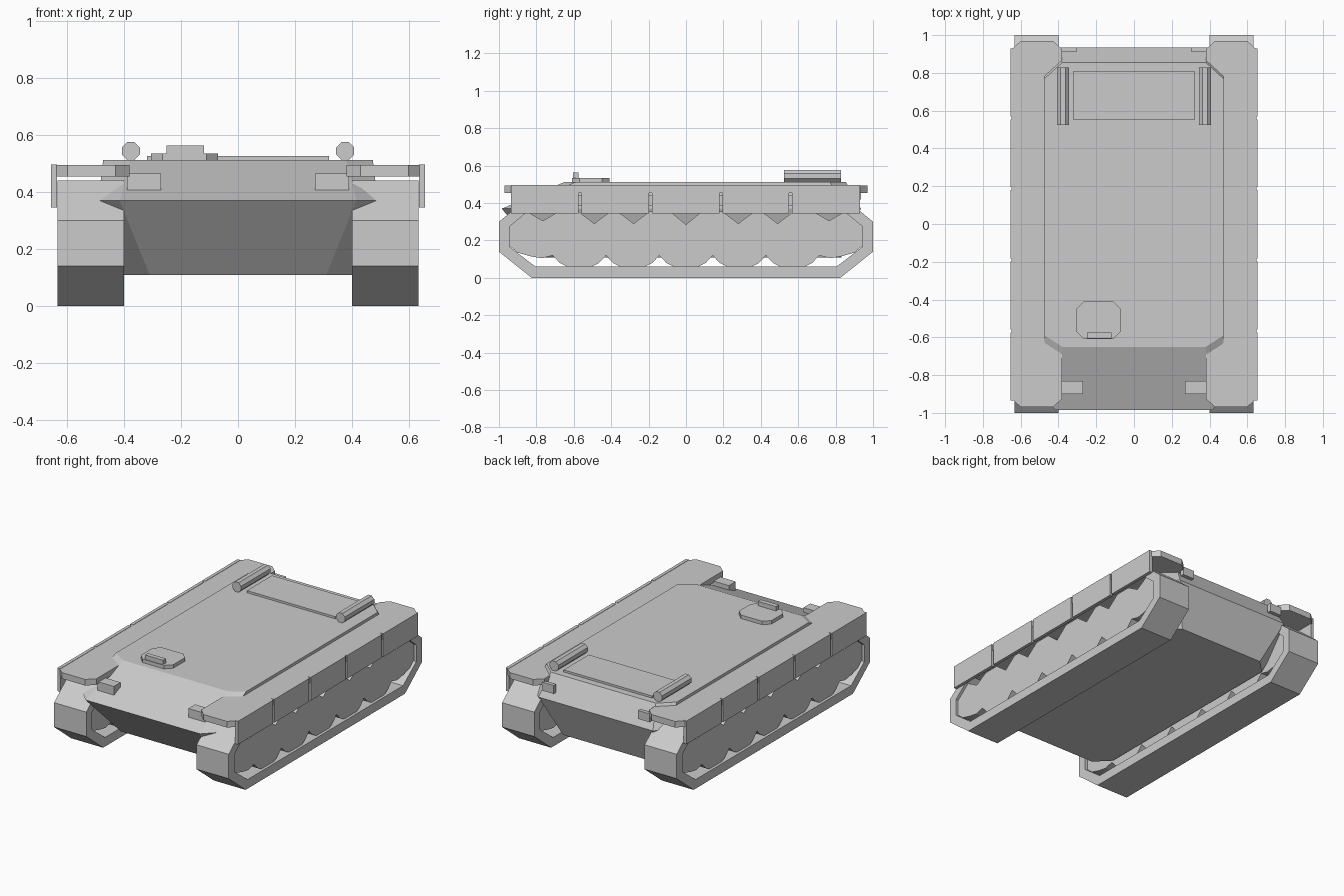
import bpy, bmesh, math
from mathutils import Matrix

if "Cube" in bpy.data.objects:
    bpy.data.objects.remove(bpy.data.objects["Cube"])

grey = bpy.data.materials.new("plain_grey")
grey.diffuse_color = (0.6, 0.6, 0.6, 1)
grey.use_nodes = True
grey.node_tree.nodes["Principled BSDF"].inputs["Base Color"].default_value = grey.diffuse_color


def finish(name, bm):
    bmesh.ops.recalc_face_normals(bm, faces=bm.faces)
    me = bpy.data.meshes.new(name)
    bm.to_mesh(me)
    bm.free()
    me.materials.append(grey)
    ob = bpy.data.objects.new(name, me)
    bpy.context.collection.objects.link(ob)
    return ob


def loft(name, loops):
    """Solid through a stack of equal-length point loops."""
    bm = bmesh.new()
    rings = [[bm.verts.new(p) for p in lp] for lp in loops]
    n = len(rings[0])
    bm.faces.new(rings[0])
    bm.faces.new(rings[-1])
    for a, b in zip(rings, rings[1:]):
        for i in range(n):
            j = (i + 1) % n
            bm.faces.new((a[i], a[j], b[j], b[i]))
    return finish(name, bm)


def box(name, x0, x1, y0, y1, z0, z1):
    base = [(x0, y0), (x1, y0), (x1, y1), (x0, y1)]
    return loft(name, [[(x, y, z) for x, y in base] for z in (z0, z1)])


def chamfered(x0, x1, y0, y1, cx, cy):
    return [(x0 + cx, y0), (x1 - cx, y0), (x1, y0 + cy), (x1, y1 - cy),
            (x1 - cx, y1), (x0 + cx, y1), (x0, y1 - cy), (x0, y0 + cy)]


def plate(name, outline, z0, z1):
    return loft(name, [[(x, y, z) for x, y in outline] for z in (z0, z1)])


def track(name, x0, x1):
    """Closed band: outer and inner side profile joined."""
    def prof(e, m, f, b, l, h, t):
        return [(-f, b), (f, b), (e, l), (e, h), (m, t), (-m, t), (-e, h), (-e, l)]
    outer = prof(1.0, 0.83, 0.825, 0.0, 0.14, 0.30, 0.44)
    inner = prof(0.942, 0.81, 0.805, 0.06, 0.165, 0.275, 0.385)
    bm = bmesh.new()
    r = [[bm.verts.new((x, y, z)) for y, z in p]
         for x, p in ((x0, outer), (x1, outer), (x1, inner), (x0, inner))]
    for k in range(4):
        a, b = r[k], r[(k + 1) % 4]
        for i in range(8):
            j = (i + 1) % 8
            bm.faces.new((a[i], a[j], b[j], b[i]))
    return finish(name, bm)


def wheel_profile():
    """Merged wheel row outline, scalloped below and above."""
    pts = [(-0.942, 0.30), (-0.942, 0.17), (-0.90, 0.135), (-0.83, 0.115), (-0.77, 0.105)]
    for c in (-0.57, -0.285, 0, 0.285, 0.57):
        pts.append((c - 0.1425, 0.12))
        pts += [(c + d, z) for d, z in ((-0.105, 0.08), (-0.065, 0.06), (0.065, 0.06), (0.105, 0.08))]
    pts += [(0.7125, 0.12), (0.77, 0.105), (0.83, 0.115), (0.90, 0.135),
            (0.942, 0.17), (0.942, 0.30), (0.89, 0.345)]
    for c, z in ((0.765, 0.305), (0.49, 0.29), (0.28, 0.29), (0, 0.285),
                 (-0.28, 0.29), (-0.49, 0.29), (-0.765, 0.305)):
        pts += [(c + 0.085, 0.355), (c, z), (c - 0.085, 0.355)]
    return pts + [(-0.89, 0.345)]


# Hull: three octagonal sections, floor, widest line and deck
def section(z, w, ew, yf, yfs, yb, ybs):
    return [(-ew, yf, z), (ew, yf, z), (w, yfs, z), (w, ybs, z),
            (ew, yb, z), (-ew, yb, z), (-w, ybs, z), (-w, yfs, z)]


loft("hull", [section(0.11, 0.40, 0.31, -0.77, -0.68, 0.83, 0.74),
              section(0.37, 0.49, 0.415, -0.985, -0.91, 0.935, 0.86),
              section(0.512, 0.473, 0.38, -0.65, -0.59, 0.855, 0.77)])

# Deck details
box("engine_cover", -0.32, 0.32, 0.55, 0.81, 0.50, 0.526)
plate("hatch", chamfered(-0.305, -0.07, -0.61, -0.41, 0.04, 0.04), 0.50, 0.535)
box("hatch_periscope", -0.25, -0.12, -0.605, -0.575, 0.53, 0.564)

# Running gear and side parts, once per side
for side, s in (("left", -1), ("right", 1)):
    def mirrored(a, b):
        return (s * a, s * b) if s > 0 else (s * b, s * a)

    track("track_" + side, *mirrored(0.40, 0.633))
    wheels = wheel_profile()
    loft("wheels_" + side, [[(x, y, z) for y, z in wheels] for x in mirrored(0.42, 0.615)])
    fx = mirrored(0.38, 0.648)
    plate("fender_" + side, chamfered(*fx, -0.97, 0.97, 0.05, 0.045), 0.455, 0.495)

    # Skirt panels split by narrow gaps
    cuts = [-0.935, -0.567, -0.19, 0.187, 0.56, 0.93]
    for i, (a, b) in enumerate(zip(cuts, cuts[1:])):
        ya = a if i == 0 else a + 0.008
        yb = b if i == 4 else b - 0.008
        box(f"skirt_{side}_{i + 1}", *mirrored(0.634, 0.655), ya, yb, 0.345, 0.497)

    # Lamps
    box("headlamp_" + side, *mirrored(0.27, 0.39), -0.90, -0.83, 0.408, 0.465)
    box("tail_lamp_" + side, *mirrored(0.305, 0.39), 0.91, 0.935, 0.42, 0.475)

    # Exhaust pipe, eight sided
    bm = bmesh.new()
    bmesh.ops.create_cone(bm, cap_ends=True, segments=8, radius1=0.034, radius2=0.034, depth=0.305,
                          matrix=Matrix.Translation((s * 0.376, 0.677, 0.544))
                          @ Matrix.Rotation(math.pi / 2, 4, 'X') @ Matrix.Rotation(math.pi / 8, 4, 'Z'))
    finish("exhaust_" + side, bm)
